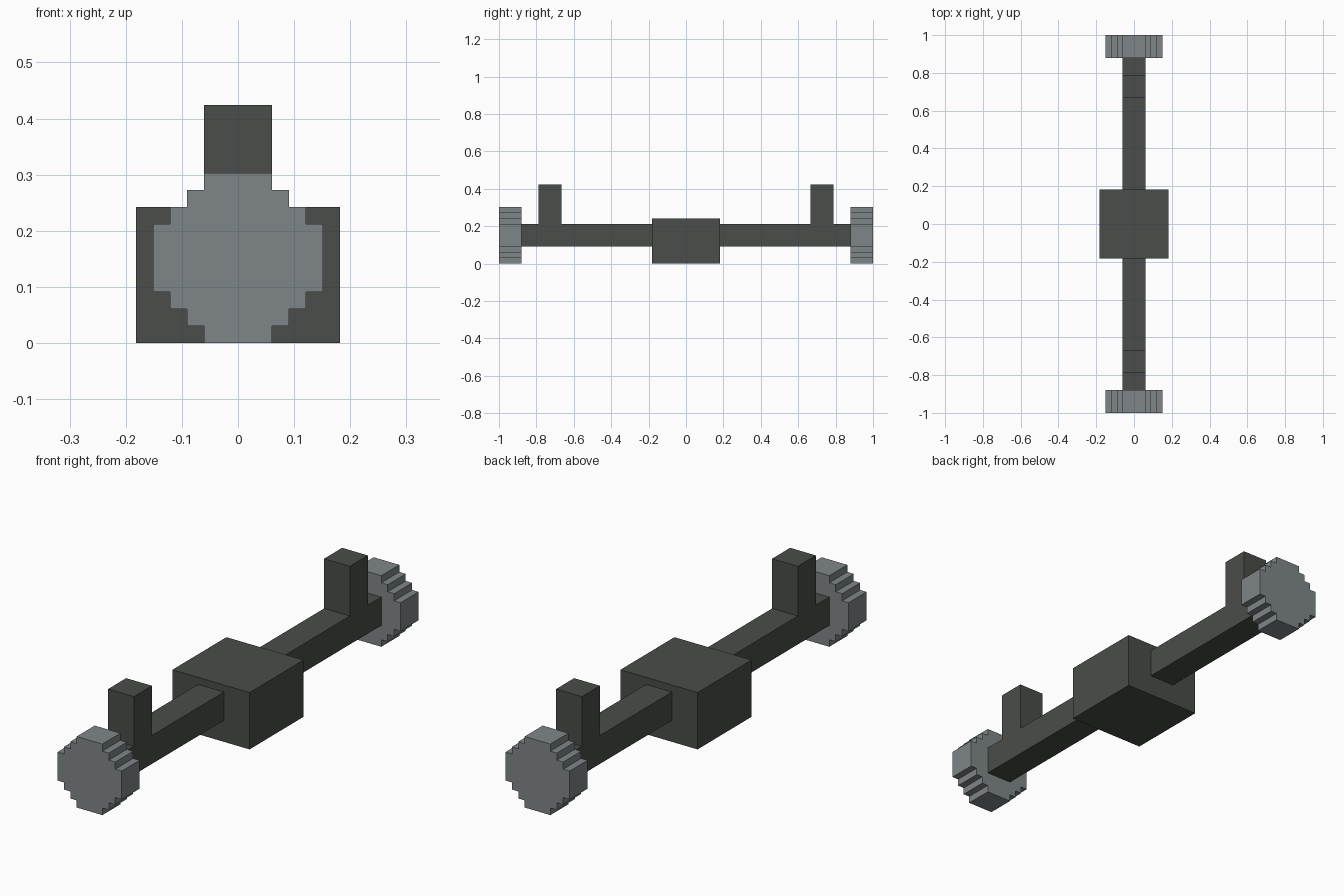
import bpy
import bmesh

U = 2 / 66  # block grid size

cube = bpy.data.objects.get("Cube")
if cube:
    bpy.data.objects.remove(cube, do_unlink=True)


def material(name, color):
    mat = bpy.data.materials.new(name)
    mat.use_nodes = True
    mat.diffuse_color = color
    mat.node_tree.nodes["Principled BSDF"].inputs["Base Color"].default_value = color
    return mat


def add_object(name, bm, mat):
    bmesh.ops.recalc_face_normals(bm, faces=bm.faces)
    mesh = bpy.data.meshes.new(name)
    bm.to_mesh(mesh)
    bm.free()
    mesh.materials.append(mat)
    obj = bpy.data.objects.new(name, mesh)
    bpy.context.collection.objects.link(obj)
    return obj


def box(name, half_width, y0, y1, z0, z1, mat):
    """Box centred on x = 0, sized in grid units."""
    bm = bmesh.new()
    bmesh.ops.create_cube(bm, size=1)
    for v in bm.verts:
        v.co.x *= 2 * half_width * U
        v.co.y = (y1 if v.co.y > 0 else y0) * U
        v.co.z = (z1 if v.co.z > 0 else z0) * U
    return add_object(name, bm, mat)


def stepped_wheel(name, y0, y1, mat):
    """Stair-stepped disc outline extruded along y."""
    quarter = [(5, 2), (4, 2), (4, 3), (3, 3), (3, 4), (2, 4), (2, 5)]
    top = quarter + [(-x, z) for x, z in reversed(quarter)]
    outline = top + [(-x, -z) for x, z in top]
    bm = bmesh.new()
    face = bm.faces.new([bm.verts.new((x * U, y0 * U, (z + 5) * U)) for x, z in outline])
    cap = bmesh.ops.extrude_face_region(bm, geom=[face], use_keep_orig=True)
    moved = [g for g in cap["geom"] if isinstance(g, bmesh.types.BMVert)]
    bmesh.ops.translate(bm, verts=moved, vec=(0, (y1 - y0) * U, 0))
    return add_object(name, bm, mat)


dark = material("dark grey green", (0.067, 0.074, 0.065, 1))
steel = material("steel grey", (0.212, 0.238, 0.246, 1))

# Central block
box("center_block", 6, -6, 6, 0, 8, dark)

# Arm, post and wheel at each end
for side, s in (("front", -1), ("back", 1)):
    box(side + "_arm", 2, *sorted((6 * s, 29 * s)), 3, 7, dark)
    box(side + "_post", 2, *sorted((22 * s, 26 * s)), 7, 14, dark)
    stepped_wheel(side + "_wheel", *sorted((29 * s, 33 * s)), steel)
